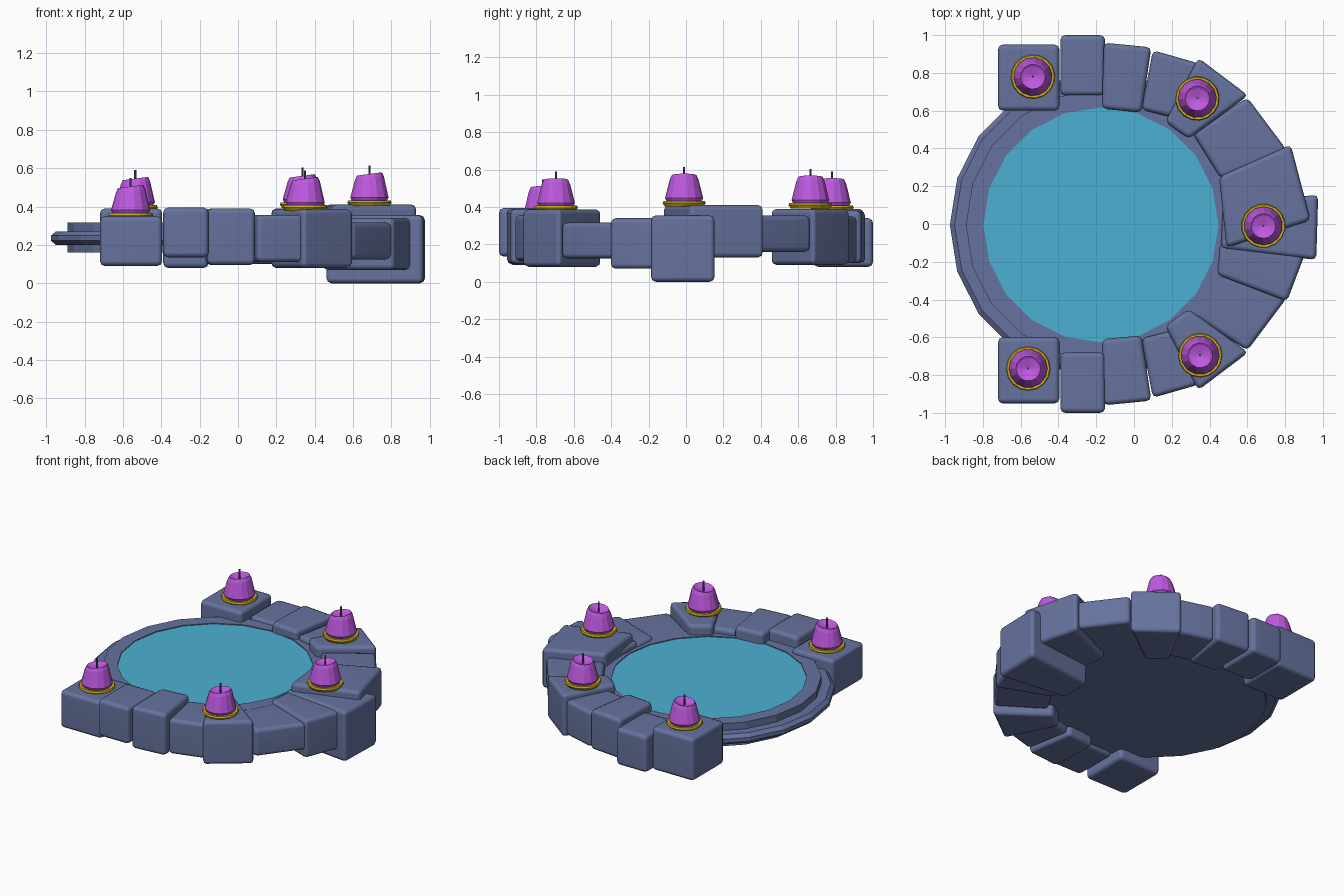
import bpy, bmesh, math

if "Cube" in bpy.data.objects:
    bpy.data.objects.remove(bpy.data.objects["Cube"])


def srgb(c):
    return c / 12.92 if c <= 0.04045 else ((c + 0.055) / 1.055) ** 2.4


def material(name, r, g, b):
    m = bpy.data.materials.new(name)
    m.diffuse_color = (srgb(r), srgb(g), srgb(b), 1)
    m.use_nodes = True
    m.node_tree.nodes["Principled BSDF"].inputs["Base Color"].default_value = m.diffuse_color
    return m


STONE = material("slate_stone", 0.40, 0.45, 0.62)
WATER = material("water_blue", 0.30, 0.69, 0.83)
PURPLE = material("candle_purple", 0.75, 0.35, 0.88)
GOLD = material("dish_gold", 0.80, 0.68, 0.10)
WICK = material("wick_grey", 0.32, 0.37, 0.48)


def finish(bm, name, mat, loc=(0, 0, 0)):
    bmesh.ops.recalc_face_normals(bm, faces=bm.faces)
    me = bpy.data.meshes.new(name)
    bm.to_mesh(me)
    bm.free()
    me.materials.append(mat)
    ob = bpy.data.objects.new(name, me)
    ob.location = loc
    bpy.context.collection.objects.link(ob)
    return ob


def lathe(name, profile, n, mat, loc, turn=0, closed=False, slant=None):
    """Revolve (r, z) points; r = 0 makes a pole. slant is (height, tilt)."""
    bm = bmesh.new()
    rings = []
    for r, z in profile:
        if r == 0:
            rings.append([bm.verts.new((0, 0, z))] * n)
            continue
        ring = []
        for i in range(n):
            a = turn + 2 * math.pi * i / n
            x, y = r * math.cos(a), r * math.sin(a)
            dz = slant[1] * x if slant and z > slant[0] else 0
            ring.append(bm.verts.new((x, y, z + dz)))
        rings.append(ring)
    pairs = list(zip(rings, rings[1:]))
    if closed:
        pairs.append((rings[-1], rings[0]))
    for a, b in pairs:
        for i in range(n):
            j = (i + 1) % n
            vs = list(dict.fromkeys((a[i], a[j], b[j], b[i])))
            bm.faces.new(vs)
    return finish(bm, name, mat, loc)


def stone(name, corners, z0, z1):
    """Rounded block from four plan corners."""
    bm = bmesh.new()
    lo = [bm.verts.new((x, y, z0)) for x, y in corners]
    hi = [bm.verts.new((x, y, z1)) for x, y in corners]
    bm.faces.new(lo)
    bm.faces.new(hi)
    for i in range(4):
        j = (i + 1) % 4
        bm.faces.new((lo[i], lo[j], hi[j], hi[i]))
    bmesh.ops.recalc_face_normals(bm, faces=bm.faces)
    bmesh.ops.bevel(bm, geom=bm.edges[:], offset=0.026, segments=2,
                    profile=0.5, affect='EDGES')
    for f in bm.faces:
        f.smooth = True
    ob = finish(bm, name, STONE)
    # keep broad faces flat, round only the edges
    mod = ob.modifiers.new("weighted", 'WEIGHTED_NORMAL')
    mod.keep_sharp = True
    return ob


# basin with projecting lip, and the water disc
C = (-0.175, -0.005, 0)
lathe("basin", [(0, 0.16), (0.715, 0.16), (0.715, 0.2), (0.775, 0.2),
                (0.80, 0.222), (0.80, 0.248), (0.775, 0.27), (0.715, 0.27),
                (0.715, 0.318), (0.622, 0.318), (0.622, 0.30), (0, 0.30)],
      20, STONE, C)
lathe("water", [(0, 0.302), (0.622, 0.302), (0.622, 0.312), (0, 0.312)],
      20, WATER, C)

# stones present on both sides: plan corners, (back z range), (front z range)
pairs = [
    ("end_stone", [(-0.72, 0.95), (-0.395, 0.95), (-0.395, 0.60), (-0.72, 0.60)],
     (0.09, 0.39), (0.09, 0.35)),
    ("second_stone", [(-0.39, 1.0), (-0.153, 1.0), (-0.153, 0.68), (-0.39, 0.68)],
     (0.08, 0.34), (0.135, 0.395)),
    ("third_stone", [(-0.16, 0.96), (0.092, 0.935), (0.04, 0.59), (-0.17, 0.61)],
     (0.10, 0.38), (0.095, 0.39)),
    ("fourth_stone", [(0.10, 0.92), (0.345, 0.85), (0.22, 0.56), (0.04, 0.605)],
     (0.10, 0.35), (0.11, 0.357)),
    ("corner_stone", [(0.34, 0.88), (0.605, 0.68), (0.29, 0.45), (0.165, 0.54)],
     (0.09, 0.39), (0.08, 0.387)),
    ("sixth_stone", [(0.60, 0.67), (0.81, 0.39), (0.46, 0.24), (0.31, 0.48)],
     (0.16, 0.355), (0.125, 0.317)),
]
for name, cs, zb, zf in pairs:
    stone("back_" + name, cs, *zb)
    stone("front_" + name, [(x, -y) for x, y in cs], *zf)

# the three unequal stones at the apex
stone("back_large_stone", [(0.83, 0.42), (0.935, 0.02), (0.49, -0.125), (0.45, 0.25)],
      0.13, 0.41)
stone("front_large_stone", [(0.92, -0.12), (0.81, -0.41), (0.44, -0.27), (0.455, -0.10)],
      0.07, 0.34)
stone("apex_stone", [(0.975, 0.155), (0.965, -0.19), (0.46, -0.13), (0.47, 0.10)],
      0.0, 0.355)

# candles on gold dishes
spots = [(-0.535, 0.78, 0.388, 0.1), (0.335, 0.665, 0.402, 0.5),
         (0.685, -0.01, 0.412, 0.2), (0.35, -0.695, 0.387, 0.4),
         (-0.56, -0.765, 0.346, 0.0)]
for i, (x, y, z, turn) in enumerate(spots, 1):
    p = (x, y, z)
    lathe(f"candle_dish_{i}", [(0, -0.01), (0.105, -0.01), (0.117, 0.008),
                               (0.113, 0.02), (0.095, 0.018), (0, 0.015)],
          16, GOLD, p, turn)
    lathe(f"candle_{i}", [(0, 0.012), (0.09, 0.012), (0.102, 0.035), (0.077, 0.135),
                          (0.066, 0.158), (0.055, 0.15), (0, 0.13)],
          14, PURPLE, p, turn, slant=(0.1, 0.13))
    lathe(f"candle_wick_{i}", [(0, 0.12), (0.006, 0.12), (0.006, 0.202), (0, 0.202)],
          6, WICK, p, turn)
